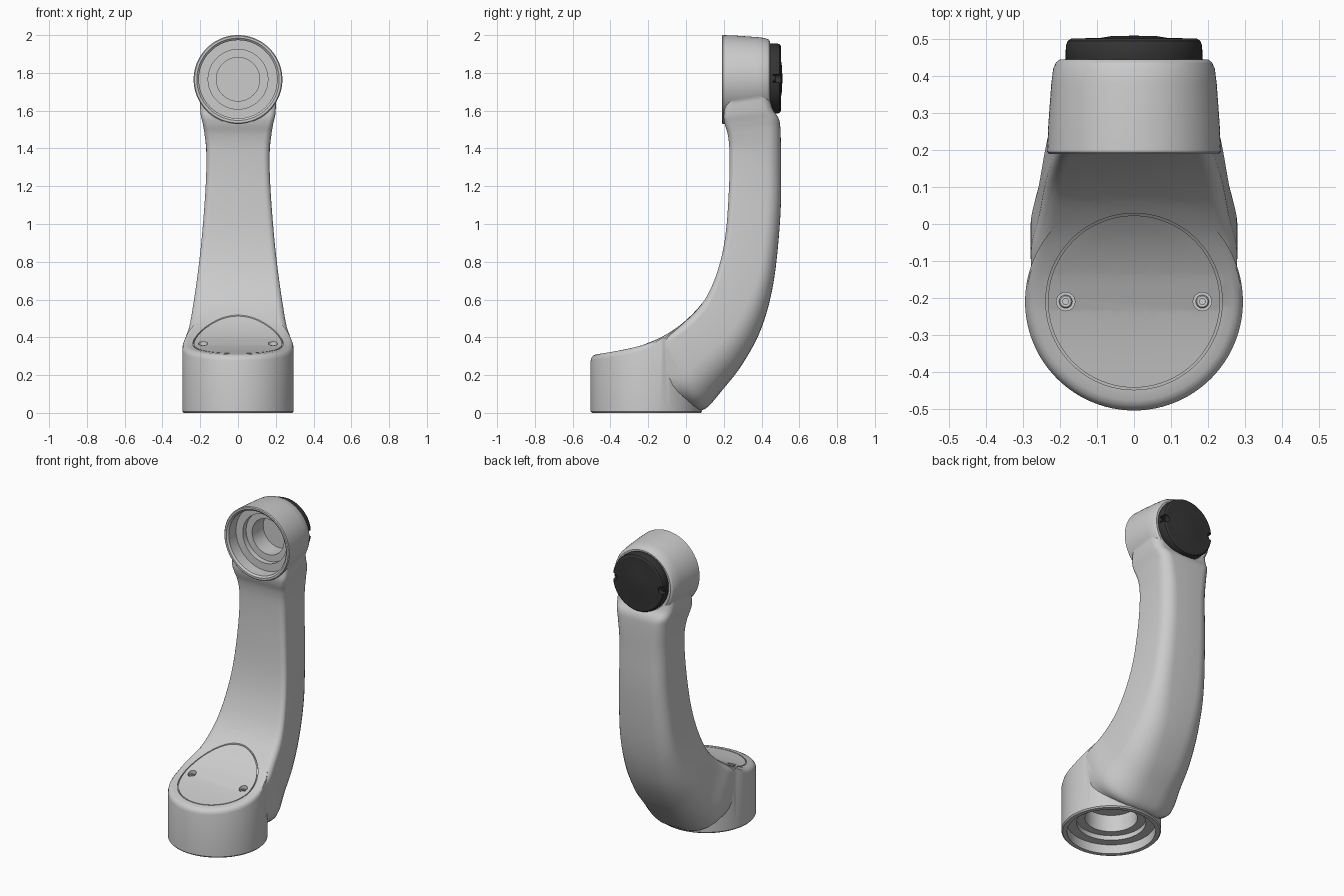
import bpy, bmesh
from math import sin, cos, pi

if "Cube" in bpy.data.objects:
    bpy.data.objects.remove(bpy.data.objects["Cube"])

BASE_Y, BASE_R, TOP_Z = -0.21, 0.295, 1.765


def catmull(keys, steps):
    out = []
    for i in range(len(keys) - 1):
        p0, p1 = keys[max(i - 1, 0)], keys[i]
        p2, p3 = keys[i + 1], keys[min(i + 2, len(keys) - 1)]
        for s in range(steps):
            t = s / steps
            out.append([0.5 * (2 * b + (c - a) * t + (2 * a - 5 * b + 4 * c - d) * t * t
                               + (3 * b - a - 3 * c + d) * t ** 3)
                        for a, b, c, d in zip(p0, p1, p2, p3)])
    return out + [list(keys[-1])]


TOP_CURVE = catmull([(-0.52, 0.3), (-0.4, 0.319), (-0.3, 0.338), (-0.2, 0.366),
                     (-0.1, 0.415), (0, 0.487), (0.1, 0.6), (0.17, 0.76)], 8)


def cover_height(y):
    for (y0, z0), (y1, z1) in zip(TOP_CURVE, TOP_CURVE[1:]):
        if y <= y1:
            return z0 + (z1 - z0) * (y - y0) / (y1 - y0)
    return TOP_CURVE[-1][1]


def finish(bm, name):
    bmesh.ops.remove_doubles(bm, verts=bm.verts, dist=1e-5)
    bmesh.ops.recalc_face_normals(bm, faces=bm.faces)
    me = bpy.data.meshes.new(name)
    bm.to_mesh(me)
    bm.free()
    ob = bpy.data.objects.new(name, me)
    bpy.context.collection.objects.link(ob)
    return ob


def lathe(name, profile, center, axis='z', n=64, ring=False, drape=False, fade=False):
    """Revolve (radius, height) points; drape: heights near 1 follow the cover curve."""
    bm = bmesh.new()
    rows = []
    for r, t in profile:
        row = []
        for k in range(n):
            a = 2 * pi * k / n
            if axis == 'z':
                x, y, z = center[0] + r * cos(a), center[1] + r * sin(a), center[2] + t
                if drape and t > 0.5:
                    f = min(1, max(0, (-0.05 - y) / 0.15)) if fade else 1
                    z = cover_height(y) + (t - 1) * f + 0.003
            else:
                x, y, z = center[0] + r * cos(a), center[1] + t, center[2] + r * sin(a)
            row.append(bm.verts.new((x, y, z)))
        rows.append(row)
    pairs = list(zip(rows, rows[1:])) + ([(rows[-1], rows[0])] if ring else [])
    for a, b in pairs:
        for k in range(n):
            j = (k + 1) % n
            bm.faces.new((a[k], a[j], b[j], b[k]))
    return finish(bm, name)


def boolean(ob, tool, op):
    m = ob.modifiers.new('bool', 'BOOLEAN')
    m.operation, m.solver, m.object = op, 'EXACT', tool
    bpy.context.view_layer.objects.active = ob
    bpy.ops.object.modifier_apply(modifier=m.name)
    bpy.data.objects.remove(tool)


def smooth(ob):
    bpy.ops.object.select_all(action='DESELECT')
    ob.select_set(True)
    bpy.context.view_layer.objects.active = ob
    bpy.ops.object.shade_smooth_by_angle(angle=0.5)


# Arm: inner y,z / outer y,z / half width / inner and outer corner radii
ARM = [(-0.25, 0.351, 0.03, 0.03, 0.265, 0.04, 0.2),
       (-0.1, 0.415, 0.10, 0.02, 0.28, 0.04, 0.22),
       (0.0, 0.487, 0.2, 0.13, 0.258, 0.04, 0.2),
       (0.1, 0.6, 0.3, 0.26, 0.238, 0.04, 0.17),
       (0.17, 0.76, 0.4, 0.45, 0.214, 0.035, 0.14),
       (0.21, 0.95, 0.465, 0.7, 0.192, 0.035, 0.1),
       (0.228, 1.2, 0.5, 1.05, 0.172, 0.035, 0.085),
       (0.23, 1.38, 0.503, 1.33, 0.167, 0.035, 0.08),
       (0.222, 1.47, 0.5, 1.5, 0.177, 0.035, 0.07),
       (0.205, 1.53, 0.49, 1.56, 0.187, 0.03, 0.06),
       (0.2, 1.58, 0.458, 1.61, 0.198, 0.03, 0.05),
       (0.215, 1.66, 0.438, 1.69, 0.202, 0.03, 0.05)]
bm = bmesh.new()
rows = []
for iy, iz, oy, oz, w, rf, rb in catmull(ARM, 5):
    length = ((oy - iy) ** 2 + (oz - iz) ** 2) ** 0.5
    half = []
    for r, u0, a0 in ((rf, rf, -pi / 2), (rb, length - rb, 0)):
        for k in range(8):
            a = a0 + pi / 2 * k / 7
            half.append((w - r + r * cos(a), (u0 + r * sin(a)) / length))
    section = half + [(-x, u) for x, u in reversed(half)]
    rows.append([bm.verts.new((x, iy + (oy - iy) * u, iz + (oz - iz) * u)) for x, u in section])
for a, b in zip(rows, rows[1:]):
    for k in range(len(a)):
        j = (k + 1) % len(a)
        bm.faces.new((a[k], a[j], b[j], b[k]))
bm.faces.new(rows[0])
bm.faces.new(rows[-1])
body = finish(bm, 'arm_body')

# Base drum with a sloping top, and the tapered top ring
base_c, top_c = (0, BASE_Y, 0), (0, 0, TOP_Z)
drum = [(0, 0), (0.288, 0), (BASE_R, 0.008), (BASE_R, 0.97), (0.291, 0.985), (0.282, 0.995),
        (0.268, 1)] + [(0.24 * k / 6, 1) for k in range(6, -1, -1)]
boolean(body, lathe('drum', drum, base_c, n=96, drape=True, fade=True), 'UNION')
ring = [(0, 0.19), (0.23, 0.19), (0.235, 0.195), (0.232, 0.27), (0.224, 0.38), (0.219, 0.42),
        (0.211, 0.438), (0.2, 0.446), (0, 0.446)]
boolean(body, lathe('ring', ring, top_c, 'y', 96), 'UNION')

# Stepped sockets, cap seat, cover groove
sock = [(0, 0.1), (0.218, 0.1), (0.218, 0.19), (0.207, 0.2), (0.207, 0.275), (0.158, 0.275),
        (0.158, 0.31), (0.115, 0.31), (0.115, 0.425), (0, 0.425)]
boolean(body, lathe('cut', sock, (0, 0, TOP_Z + 0.0011), 'y', 72), 'DIFFERENCE')
under = [(0, -0.1), (0.262, -0.1), (0.262, 0.06), (0.205, 0.06), (0.205, 0.09), (0.155, 0.09),
         (0.155, 0.2), (0, 0.2)]
boolean(body, lathe('cut', under, base_c, n=72), 'DIFFERENCE')
seat = [(0, 0.441), (0.189, 0.441), (0.189, 0.7), (0, 0.7)]
boolean(body, lathe('cut', seat, (0, 0, 1.77), 'y', 72), 'DIFFERENCE')
groove = [(0.233, 0.988), (0.239, 0.988), (0.239, 1.03), (0.233, 1.03)]
boolean(body, lathe('cut', groove, base_c, n=80, ring=True, drape=True), 'DIFFERENCE')

# Cover screws
SCREW = [(0, -0.012), (0.018, -0.012), (0.018, 0.004), (0.015, 0.007), (0.008, 0.007),
         (0.008, -0.004), (0, -0.004)]
zs = cover_height(BASE_Y)
for side, sx in (('left', -0.185), ('right', 0.185)):
    hole = [(0, -0.02), (0.025, -0.02), (0.025, 0.06), (0, 0.06)]
    boolean(body, lathe('cut', hole, (sx, BASE_Y, zs), n=24), 'DIFFERENCE')
    smooth(lathe('cover_screw_' + side, SCREW, (sx, BASE_Y, zs - 0.011), n=24))
smooth(body)

# Dark rear cap with two side screw notches
dark = bpy.data.materials.new('dark_plastic')
dark.diffuse_color = (0.035, 0.035, 0.035, 1)
dark.use_nodes = True
dark.node_tree.nodes["Principled BSDF"].inputs["Base Color"].default_value = dark.diffuse_color
cap_profile = [(0, 0.436), (0.182, 0.436), (0.185, 0.445), (0.185, 0.485), (0.181, 0.496),
               (0.172, 0.502), (0.09, 0.504), (0.06, 0.509), (0, 0.51)]
cap = lathe('rear_cap', cap_profile, (0, 0, 1.77), 'y', 72)
for side, sx in (('left', -0.172), ('right', 0.172)):
    notch = [(0, 0.46), (0.024, 0.46), (0.024, 0.6), (0, 0.6)]
    boolean(cap, lathe('cut', notch, (sx, 0, 1.77), 'y', 24), 'DIFFERENCE')
    screw = lathe('cap_screw_' + side, SCREW, (sx * 0.97, 0.468, 1.77), 'y', 24)
    screw.data.materials.append(dark)
    smooth(screw)
cap.data.materials.clear()
cap.data.materials.append(dark)
smooth(cap)
